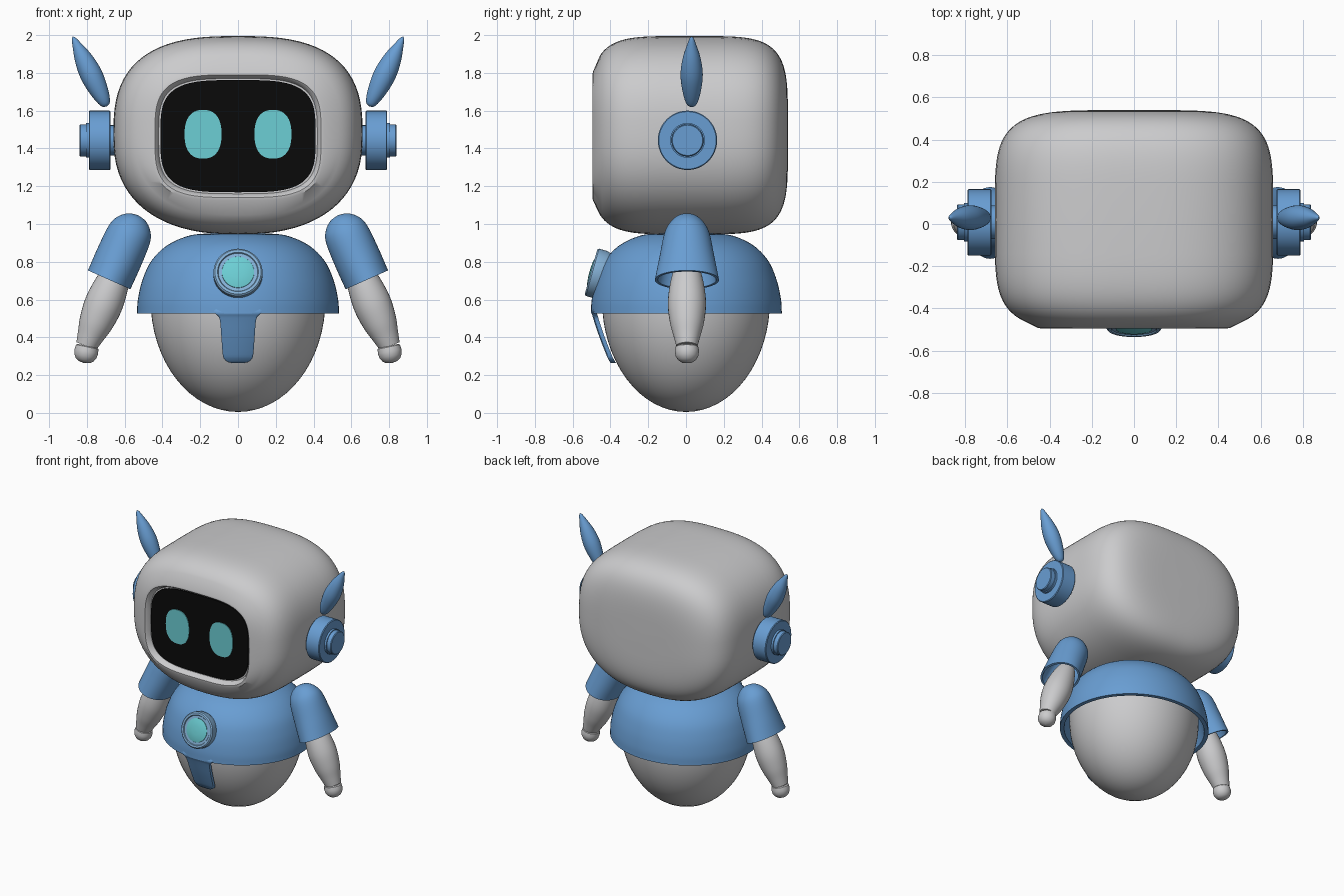
import bpy, bmesh, math
from mathutils import Vector

if "Cube" in bpy.data.objects:
    bpy.data.objects.remove(bpy.data.objects["Cube"])


def material(name, rgb):
    m = bpy.data.materials.new(name)
    m.diffuse_color = (*rgb, 1)
    m.use_nodes = True
    m.node_tree.nodes["Principled BSDF"].inputs["Base Color"].default_value = m.diffuse_color
    return m


GREY = material("shell_grey", (0.60, 0.60, 0.61))
BLUE = material("blue", (0.14, 0.34, 0.65))
PALE = material("pale_blue", (0.24, 0.45, 0.69))
TEAL = material("teal", (0.15, 0.62, 0.66))
BLACK = material("screen_black", (0.003, 0.003, 0.003))


def loft(name, rings, mat, angle=35):
    """Skin closed rings of equal size and cap both ends."""
    bm = bmesh.new()
    vs = [[bm.verts.new(p) for p in ring] for ring in rings]
    n = len(vs[0])
    for a, b in zip(vs, vs[1:]):
        for i in range(n):
            j = (i + 1) % n
            bm.faces.new((a[i], a[j], b[j], b[i]))
    bm.faces.new(vs[0])
    bm.faces.new(vs[-1])
    bmesh.ops.remove_doubles(bm, verts=bm.verts, dist=0.00005)
    bmesh.ops.recalc_face_normals(bm, faces=bm.faces)
    me = bpy.data.meshes.new(name)
    bm.to_mesh(me)
    bm.free()
    me.materials.append(mat)
    me.shade_smooth()
    me.set_sharp_from_angle(angle=math.radians(angle))
    ob = bpy.data.objects.new(name, me)
    bpy.context.collection.objects.link(ob)
    return ob


def turned(name, profile, origin, axis, side, mat, n=48, angle=35):
    """Turn (distance, radius[, side radius]) steps around an axis."""
    o, u, v = Vector(origin), Vector(axis).normalized(), Vector(side)
    w = u.cross(v)
    rings = []
    for t, r, *rest in profile:
        rv = rest[0] if rest else r
        rings.append([o + u * t + w * r * math.cos(k * math.tau / n)
                      + v * rv * math.sin(k * math.tau / n) for k in range(n)])
    return loft(name, rings, mat, angle)


def spow(c, e):
    return math.copysign(abs(c) ** e, c)


def oval(cx, y, cz, rx, rz, top, bottom=None, n=80):
    """Squarish oval facing the front, with separate upper and lower exponents."""
    pts = []
    for k in range(n):
        a = k * math.tau / n
        e = 2 / (top if math.sin(a) >= 0 else (bottom or top))
        pts.append((cx + rx * spow(math.cos(a), e), y, cz + rz * spow(math.sin(a), e)))
    return pts


def smooth_profile(pts, steps=5):
    """Catmull-Rom subdivision of a short profile."""
    p = [Vector(q) for q in pts]
    p = [2 * p[0] - p[1]] + p + [2 * p[-1] - p[-2]]
    out = []
    for a, b, c, d in zip(p, p[1:], p[2:], p[3:]):
        for k in range(steps):
            t = k / steps
            out.append(0.5 * (2 * b + (c - a) * t + (2 * a - 5 * b + 4 * c - d) * t * t
                              + (3 * b - a - 3 * c + d) * t ** 3))
    out.append(p[-2])
    return [tuple(q) for q in out]


# Head: squarish shell whose front runs into a recessed screen opening
rings = []
STEPS = 48
for k in range(STEPS + 1):
    a = math.pi * k / STEPS
    r = math.sin(a) ** (2 / 4.6) if 0 < k < STEPS else 0
    if a > math.pi / 2 and r < 0.78:
        break
    y = 0.02 + spow(math.cos(a), 2 / 4.6) * (0.52 if k <= STEPS / 2 else 0.525)
    rings.append(oval(0, y, 1.47, max(0.66 * r, 0.0001), max(0.525 * r, 0.0001), 2.75, 2.4))
for y, rx, rz in ((-0.493, 0.455, 0.34), (-0.495, 0.44, 0.325),
                  (-0.485, 0.43, 0.315), (-0.455, 0.42, 0.305)):
    rings.append(oval(0, y, 1.465, rx, rz, 3.6))
loft("head", rings, GREY)

# Screen and eyes
loft("screen", [oval(0, y, 1.465, 0.411, 0.297, 3.6) for y in (-0.45, -0.464)], BLACK)
for s in (-1, 1):
    loft("eye", [oval(s * 0.185, y, 1.475, 0.098, 0.129, 2.4) for y in (-0.463, -0.469)], TEAL)

# Lower body: egg shape
egg = []
for k in range(33):
    a = math.pi * k / 32
    r = max(math.sin(a), 0.0002)
    z = 0.6 - 0.595 * math.cos(a) if k <= 16 else 0.6 - 0.3 * math.cos(a)
    egg.append((z, 0.463 * r, 0.445 * r))
turned("lower_body", egg, (0, 0, 0), (0, 0, 1), (0, 1, 0), GREY, 64)

# Shirt: domed shell, open underneath
outer = smooth_profile([(0.525, 0.535), (0.60, 0.53), (0.70, 0.507), (0.80, 0.462),
                        (0.88, 0.385), (0.93, 0.285), (0.948, 0.19), (0.95, 0.0002)])
shell = [(0.82, 0.40), (0.70, 0.465), (0.525, 0.505)] + outer
turned("shirt", [(z, r, r * 0.945) for z, r in shell], (0, 0.002, 0), (0, 0, 1),
       (0, 1, 0), BLUE, 72)

# Front tab hanging from the shirt
tab = smooth_profile([(0.56, 0.13, -0.485), (0.53, 0.125, -0.498), (0.51, 0.103, -0.494),
                      (0.48, 0.094, -0.485), (0.40, 0.088, -0.458), (0.31, 0.081, -0.423),
                      (0.285, 0.073, -0.411), (0.27, 0.055, -0.403), (0.264, 0.03, -0.398)], 3)
loft("front_tab", [[(-w, y + 0.006, z), (-w * 0.9, y, z), (w * 0.9, y, z), (w, y + 0.006, z),
                    (w, y + 0.028, z), (-w, y + 0.028, z)] for z, w, y in tab], BLUE, 50)

# Chest badge: ring with a raised rim and a glowing button
badge_at, badge_axis, badge_side = (0, -0.452, 0.732), (0, -0.963, 0.27), (1, 0, 0)
turned("badge_ring", [(-0.03, 0.12), (0, 0.13), (0.045, 0.13), (0.053, 0.122), (0.053, 0.108),
                      (0.047, 0.104), (0.047, 0.086), (0.035, 0.08)],
       badge_at, badge_axis, badge_side, PALE)
turned("badge_button", [(0.03, 0.085), (0.05, 0.085), (0.057, 0.06), (0.06, 0.03), (0.061, 0.0002)],
       badge_at, badge_axis, badge_side, TEAL)

# Paired parts on each side
for s in (-1, 1):
    # Ear disc with stepped hub
    turned("ear_disc", [(0.62, 0.08), (0.675, 0.08), (0.675, 0.152), (0.68, 0.157), (0.785, 0.157),
                        (0.79, 0.152), (0.79, 0.092), (0.805, 0.092), (0.805, 0.085),
                        (0.835, 0.085), (0.84, 0.08)],
           (0, 0.008, 1.443), (s, 0, 0), (0, 1, 0), BLUE)
    # Leaf-shaped antenna
    leaf = smooth_profile([(0, 0.0002), (0.012, 0.024), (0.06, 0.042), (0.14, 0.056),
                           (0.21, 0.058), (0.29, 0.046), (0.36, 0.025), (0.40, 0.011),
                           (0.412, 0.0002)], 4)
    turned("antenna", leaf, (s * 0.695, 0.03, 1.622), (s * 0.18, 0, 0.37), (0, 1, 0), BLUE, 32)
    # Sleeve: rounded shoulder flaring to a hollow cuff
    sleeve = smooth_profile([(0, 0.0002, 0.0002), (0.012, 0.05, 0.05), (0.05, 0.094, 0.09),
                             (0.11, 0.118, 0.12), (0.24, 0.124, 0.145), (0.375, 0.123, 0.17)])
    turned("sleeve", sleeve + [(0.375, 0.108, 0.155), (0.24, 0.107, 0.128), (0.16, 0.09, 0.1)],
           (s * 0.53, 0.005, 1.047), (s * 0.406, 0, -0.914), (0, 1, 0), BLUE)
    # Forearm
    arm = smooth_profile([(-0.06, 0.05), (0.0, 0.072), (0.10, 0.093), (0.20, 0.101),
                          (0.30, 0.09), (0.38, 0.07), (0.435, 0.056)])
    turned("forearm", arm, (s * 0.637, 0.005, 0.755), (s * 0.168, 0, -0.405), (0, 1, 0), GREY, 32)
    # Rounded hand
    turned("hand", [(0, 0.053), (0.006, 0.06), (0.03, 0.064), (0.055, 0.06), (0.075, 0.048),
                    (0.088, 0.03), (0.093, 0.0002)],
           (s * 0.797, 0.005, 0.355), (s * 0.2, 0, -0.98), (0, 1, 0), GREY, 32)
